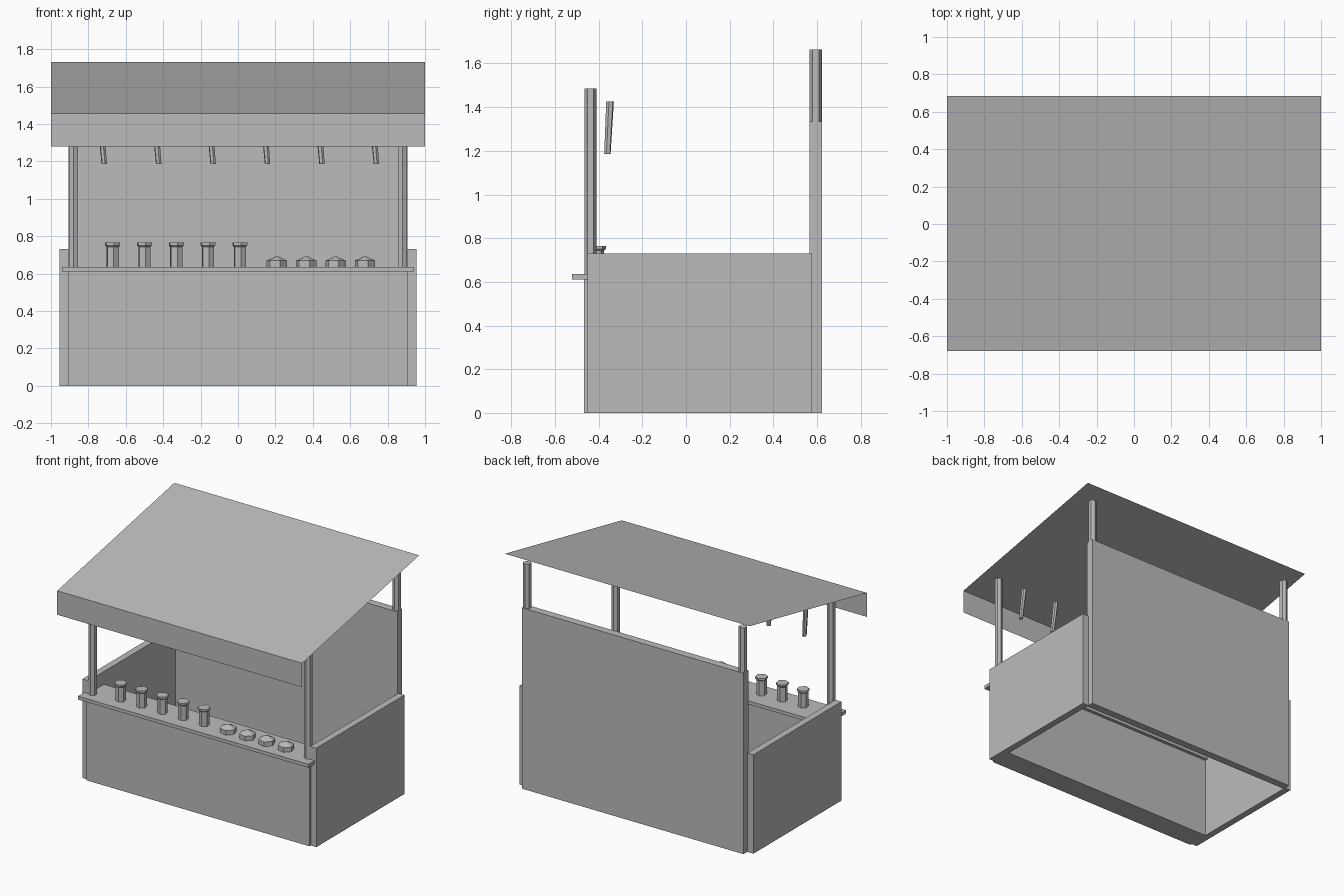
import bpy, bmesh, math
from mathutils import Vector

if "Cube" in bpy.data.objects:
    bpy.data.objects.remove(bpy.data.objects["Cube"])

grey = bpy.data.materials.new("plain_grey")
grey.diffuse_color = (0.5, 0.5, 0.5, 1)
grey.use_nodes = True
grey.node_tree.nodes["Principled BSDF"].inputs["Base Color"].default_value = grey.diffuse_color


def finish(name, bm):
    mesh = bpy.data.meshes.new(name)
    bm.to_mesh(mesh)
    bm.free()
    mesh.materials.append(grey)
    obj = bpy.data.objects.new(name, mesh)
    bpy.context.collection.objects.link(obj)
    return obj


def box(name, x, y, z):
    """Box from (min, max) pairs."""
    bm = bmesh.new()
    bmesh.ops.create_cube(bm, size=1)
    for v in bm.verts:
        v.co = [r[0] + (c + 0.5) * (r[1] - r[0]) for c, r in zip(v.co, (x, y, z))]
    return finish(name, bm)


def lathe(name, rings, loc, sides=6, turn=0.0, shear=(0, 0)):
    """Low-poly round part from (radius, height) rings; radius 0 makes an apex."""
    bm = bmesh.new()
    loops = []
    for r, z in rings:
        base = Vector(loc) + Vector((shear[0] * z, shear[1] * z, z))
        n = sides if r else 1
        angles = [turn + math.pi / 2 + 2 * math.pi * i / sides for i in range(n)]
        loops.append([bm.verts.new(base + Vector((r * math.cos(a), r * math.sin(a), 0)))
                      for a in angles])
    for a, b in zip(loops, loops[1:]):
        for i in range(sides):
            j = (i + 1) % sides
            if len(b) == 1:
                bm.faces.new((a[i], a[j], b[0]))
            else:
                bm.faces.new((a[i], a[j], b[j], b[i]))
    bm.faces.new(loops[0][::-1])
    if len(loops[-1]) > 1:
        bm.faces.new(loops[-1])
    return finish(name, bm)


# Walls and counter
box("front_counter", (-0.91, 0.91), (-0.466, -0.295), (0, 0.615))
box("counter_top", (-0.94, 0.94), (-0.523, -0.27), (0.61, 0.635))
box("back_wall", (-0.905, 0.905), (0.565, 0.622), (0, 1.335))
for side, s in (("left", -1), ("right", 1)):
    box(side + "_wall", sorted((s * 0.905, s * 0.955)), (-0.45, 0.578), (0, 0.73))
    # Roof posts
    lathe(side + "_front_post", [(0.028, 0.62), (0.028, 1.485)], (s * 0.88, -0.437, 0))
    lathe(side + "_back_post", [(0.028, 1.30), (0.028, 1.665)], (s * 0.88, 0.594, 0))

# Thin canopy: sloping roof sheet with a hanging front flap
bm = bmesh.new()
rows = [[bm.verts.new((x, y, z)) for x in (-1, 1)]
        for y, z in ((-0.68, 1.28), (-0.68, 1.457), (0.685, 1.732))]
for a, b in zip(rows, rows[1:]):
    bm.faces.new((a[0], a[1], b[1], b[0]))
finish("canopy", bm)

# Lidded jars on the counter
for i in range(5):
    lathe(f"jar_{i + 1}", [(0.035, 0), (0.035, 0.108), (0.043, 0.116), (0.043, 0.13)],
          (-0.67 + 0.17 * i, -0.41, 0.635), turn=0.15)

# Small round loaves on the counter
for i in range(4):
    lathe(f"loaf_{i + 1}", [(0.056, 0), (0.056, 0.034), (0, 0.06)],
          (0.208 + 0.157 * i, -0.41, 0.635), turn=0.3)

# Slanted sticks hanging under the canopy
for i in range(6):
    lathe(f"hanging_stick_{i + 1}", [(0.015, 0), (0.018, 0.24)],
          (-0.715 + 0.291 * i, -0.36, 1.185), turn=0.25, shear=(-0.085, 0.05))
